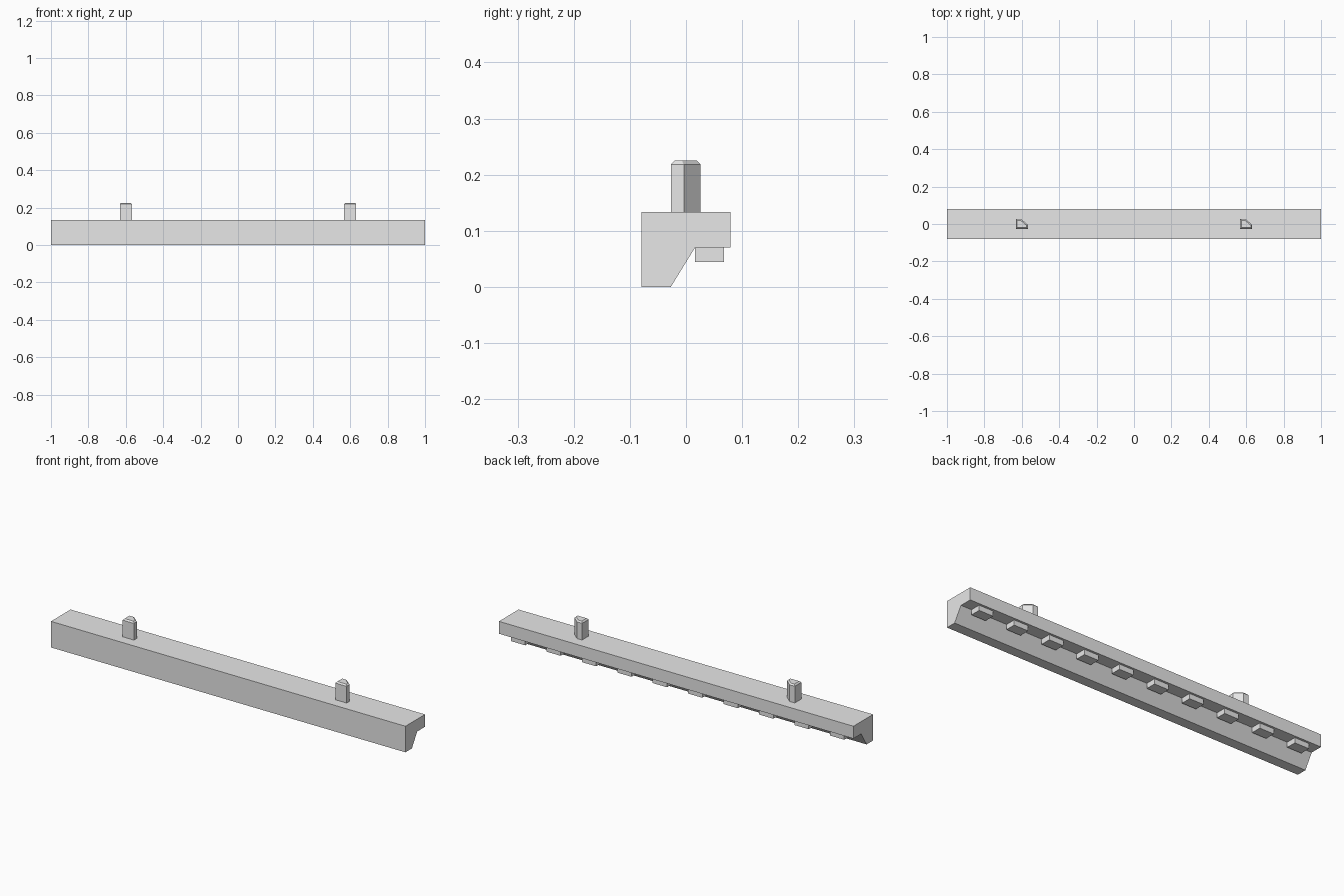
import bpy
import bmesh
from mathutils import Vector

cube = bpy.data.objects.get("Cube")
if cube:
    bpy.data.objects.remove(cube, do_unlink=True)

grey = bpy.data.materials.new("plain grey")
grey.use_nodes = True
GREY = (0.8, 0.8, 0.8, 1)
grey.diffuse_color = GREY
grey.node_tree.nodes["Principled BSDF"].inputs["Base Color"].default_value = GREY


def prism(name, outline, along, chamfer=0):
    """Extrude a closed outline along a vector, optionally chamfering its far rim."""
    bm = bmesh.new()
    base = bm.faces.new([bm.verts.new(p) for p in outline])
    result = bmesh.ops.extrude_face_region(bm, geom=[base], use_keep_orig=True)["geom"]
    moved = [g for g in result if isinstance(g, bmesh.types.BMVert)]
    bmesh.ops.translate(bm, verts=moved, vec=Vector(along))
    bmesh.ops.recalc_face_normals(bm, faces=bm.faces[:])
    if chamfer:
        rim = [e for e in bm.edges if all(v in moved for v in e.verts)]
        bmesh.ops.bevel(bm, geom=rim, offset=chamfer, segments=1, affect='EDGES')
    mesh = bpy.data.meshes.new(name)
    bm.to_mesh(mesh)
    bm.free()
    mesh.materials.append(grey)
    obj = bpy.data.objects.new(name, mesh)
    bpy.context.collection.objects.link(obj)
    return obj


# Long rail with a sloped lip underneath
section = [(-0.079, 0), (-0.027, 0), (0.016, 0.07),
           (0.079, 0.07), (0.079, 0.133), (-0.079, 0.133)]
prism("rail", [(-1, y, z) for y, z in section], (2, 0, 0))

# Two upright pegs, each with one cut corner and a chamfered top
peg_plan = [(-0.032, -0.027), (0.032, -0.027), (0.032, -0.004),
            (-0.003, 0.026), (-0.032, 0.026)]
for side, cx in (("right", -0.6), ("left", 0.6)):
    prism(side + "_peg", [(cx + x, y, 0.133) for x, y in peg_plan],
          (0, 0, 0.092), chamfer=0.007)

# Row of ten small blocks under the back overhang
block_plan = [(-0.04, 0.016), (0.04, 0.016), (0.04, 0.068), (-0.04, 0.068)]
for i in range(10):
    cx = -0.9 + 0.2 * i
    prism(f"under_block_{i + 1}", [(cx + x, y, 0.07) for x, y in block_plan],
          (0, 0, -0.026))
